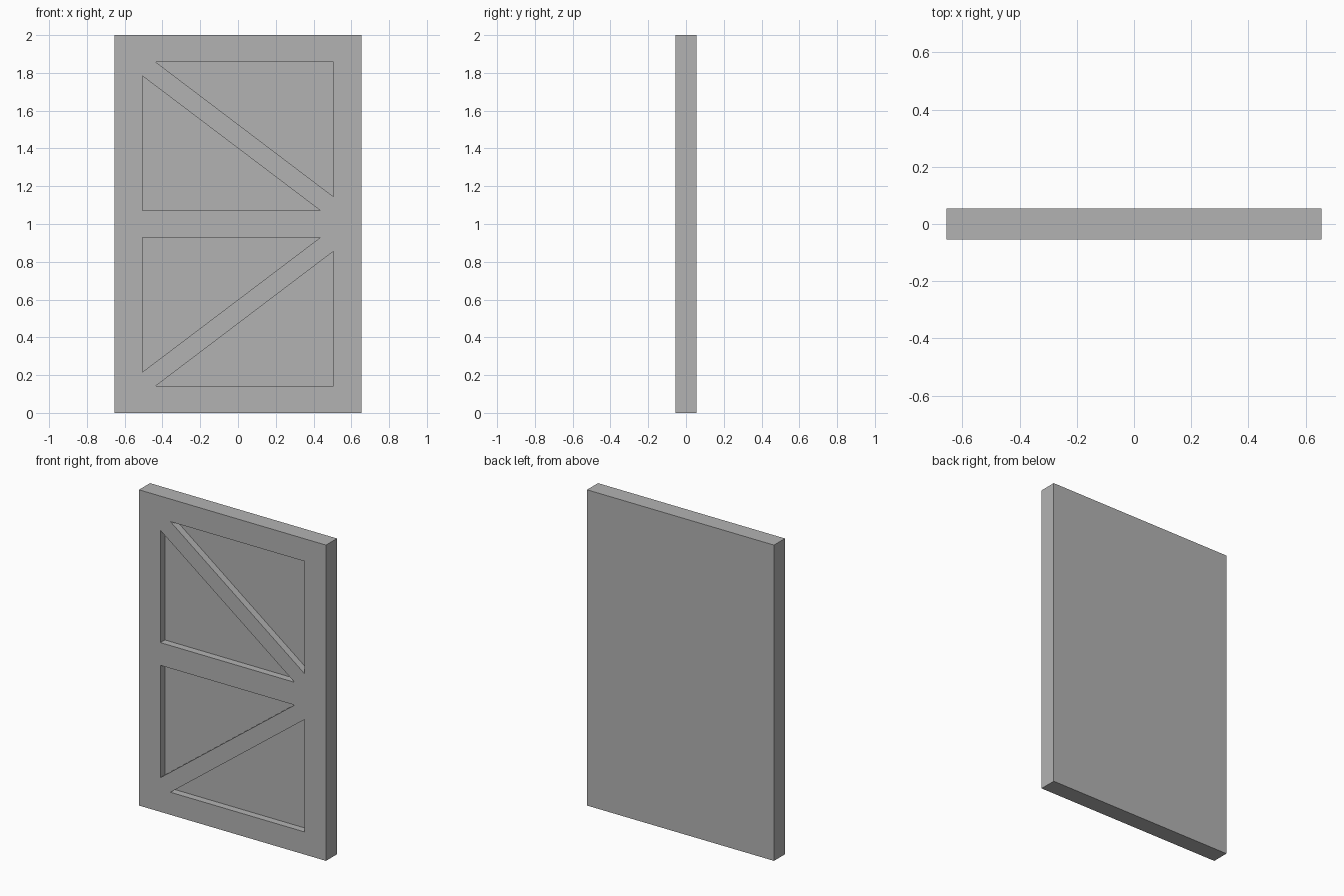
import bpy
import bmesh

cube = bpy.data.objects.get("Cube")
if cube:
    bpy.data.objects.remove(cube, do_unlink=True)

WIDTH, DEPTH, HEIGHT = 1.31, 0.11, 2.0
RECESS = 0.045
FRONT = -DEPTH / 2

grey = bpy.data.materials.new("plain_grey")
grey.use_nodes = True
colour = (0.45, 0.45, 0.45, 1)
grey.diffuse_color = colour
grey.node_tree.nodes["Principled BSDF"].inputs["Base Color"].default_value = colour


def prism(name, outline, y0, y1):
    """Extrude an outline in the xz plane from y0 to y1."""
    bm = bmesh.new()
    face = bm.faces.new([bm.verts.new((x, y0, z)) for x, z in outline])
    extruded = bmesh.ops.extrude_face_region(bm, geom=[face])["geom"]
    verts = [v for v in extruded if isinstance(v, bmesh.types.BMVert)]
    bmesh.ops.translate(bm, verts=verts, vec=(0, y1 - y0, 0))
    bmesh.ops.recalc_face_normals(bm, faces=bm.faces)
    mesh = bpy.data.meshes.new(name)
    bm.to_mesh(mesh)
    bm.free()
    mesh.materials.append(grey)
    obj = bpy.data.objects.new(name, mesh)
    bpy.context.collection.objects.link(obj)
    return obj


# Door slab
w = WIDTH / 2
door = prism("door", [(-w, 0), (w, 0), (w, HEIGHT), (-w, HEIGHT)], FRONT, -FRONT)

# Triangular recesses either side of each diagonal brace, mirrored top to bottom
upper = [
    [(-0.435, 1.857), (0.505, 1.857), (0.505, 1.145)],
    [(-0.505, 1.783), (-0.505, 1.072), (0.435, 1.072)],
]
lower = [[(x, HEIGHT - z) for x, z in tri] for tri in upper]
cutters = []
for i, tri in enumerate(upper + lower):
    cutter = prism(f"recess_cutter_{i + 1}", tri, FRONT - 0.1, FRONT + RECESS)
    cutter.hide_render = True
    cutters.append(cutter)
    mod = door.modifiers.new("recess", "BOOLEAN")
    mod.operation = "DIFFERENCE"
    mod.solver = "EXACT"
    mod.object = cutter

# Bake the cuts and discard the cutters
bpy.context.view_layer.update()
graph = bpy.context.evaluated_depsgraph_get()
carved = bpy.data.meshes.new_from_object(door.evaluated_get(graph))
door.modifiers.clear()
door.data = carved
carved.name = "door"
for cutter in cutters:
    bpy.data.objects.remove(cutter, do_unlink=True)
